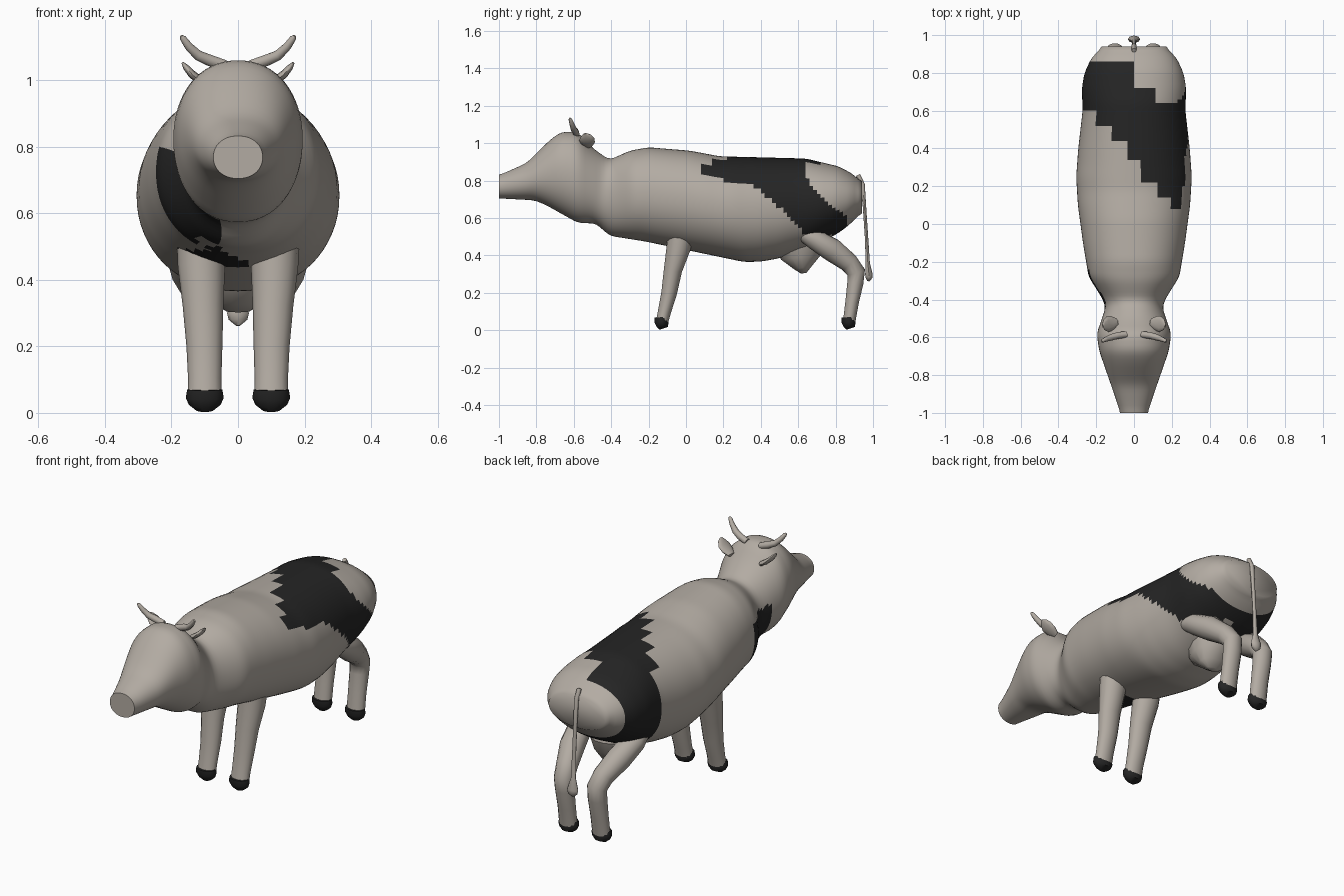
import bpy, bmesh, math
from mathutils import Vector

if "Cube" in bpy.data.objects:
    bpy.data.objects.remove(bpy.data.objects["Cube"])


def material(name, rgb):
    m = bpy.data.materials.new(name)
    m.diffuse_color = (*rgb, 1)
    m.use_nodes = True
    m.node_tree.nodes["Principled BSDF"].inputs["Base Color"].default_value = m.diffuse_color
    return m


HIDE = material("pale_hide", (0.45, 0.41, 0.365))
DARK = material("dark_patch", (0.018, 0.018, 0.018))


def lerp(table, t, col=1):
    """Piecewise linear lookup in rows sorted by their first value."""
    if t <= table[0][0]:
        return table[0][col]
    for a, b in zip(table, table[1:]):
        if t <= b[0]:
            return a[col] + (b[col] - a[col]) * (t - a[0]) / (b[0] - a[0])
    return table[-1][col]


def loft(name, rings, mats, angle=50, rule=None):
    """Skin a list of closed rings and cap both ends."""
    bm = bmesh.new()
    loops = [[bm.verts.new(p) for p in ring] for ring in rings]
    n = len(loops[0])
    for a, b in zip(loops, loops[1:]):
        for i in range(n):
            j = (i + 1) % n
            bm.faces.new((a[i], a[j], b[j], b[i]))
    bm.faces.new(loops[0])
    bm.faces.new(loops[-1])
    bmesh.ops.recalc_face_normals(bm, faces=bm.faces[:])
    if rule:
        for f in bm.faces:
            f.material_index = int(rule(f.calc_center_median()))
    me = bpy.data.meshes.new(name)
    bm.to_mesh(me)
    bm.free()
    ob = bpy.data.objects.new(name, me)
    bpy.context.collection.objects.link(ob)
    for m in mats:
        me.materials.append(m)
    bpy.ops.object.select_all(action='DESELECT')
    ob.select_set(True)
    bpy.context.view_layer.objects.active = ob
    bpy.ops.object.shade_smooth_by_angle(angle=math.radians(angle))
    return ob


def tube(name, path, mat, ref=(1, 0, 0), n=14, side=1):
    """Rows are x, y, z, radius along ref, radius across it."""
    pts = [Vector((p[0] * side, p[1], p[2])) for p in path]
    rings = []
    for k, p in enumerate(pts):
        t = (pts[min(k + 1, len(pts) - 1)] - pts[max(k - 1, 0)]).normalized()
        u = Vector(ref)
        u = (u - t * u.dot(t)).normalized()
        v = t.cross(u)
        ru, rv = path[k][3:]
        rings.append([p + u * ru * math.cos(a) + v * rv * math.sin(a)
                      for a in (math.tau * i / n for i in range(n))])
    return loft(name, rings, [mat])


# Torso and head profile: y, bottom, top, half width
TOP = [(-1, .83), (-.95, .85), (-.85, .895), (-.73, 1.015), (-.67, 1.06),
       (-.58, 1.06), (-.5, .975), (-.41, .91), (-.3, .96), (-.2, .978),
       (.02, .96), (.18, .93), (.64, .918), (.82, .875), (.9, .83), (.94, .79)]
BOTTOM = [(-1, .705), (-.81, .695), (-.75, .67), (-.58, .575), (-.48, .57),
          (-.41, .505), (-.22, .475), (.07, .415), (.31, .365), (.4, .367),
          (.5, .385), (.64, .43), (.8, .51), (.87, .56), (.94, .63)]
WIDTH = [(-1, .072), (-.9, .105), (-.8, .14), (-.67, .185), (-.58, .197),
         (-.5, .17), (-.44, .15), (-.39, .17), (-.28, .24), (-.1, .27),
         (.1, .297), (.25, .306), (.4, .295), (.6, .272), (.72, .276),
         (.8, .262), (.88, .225), (.94, .165)]

# Patch outlines: front edge by x on the back, both edges by z on the flank
BACK_FRONT = [(-.27, .62), (-.2, .56), (-.1, .46), (0, .34), (.1, .2), (.2, .09)]
FLANK_FRONT = [(.45, .75), (.52, .63), (.55, .6), (.61, .55), (.7, .45),
               (.77, .37), (.80, .22), (.82, .1), (.9, .08)]
FLANK_REAR = [(.5, .84), (.55, .855), (.6, .87), (.66, .78), (.75, .68), (.82, .64)]
CHEST_OUTER = [(.44, -.16), (.5, -.22), (.6, -.26), (.7, -.25), (.79, -.24)]
CHEST_INNER = [(.44, .02), (.455, .02), (.49, -.05), (.58, -.05), (.66, -.11), (.79, -.13)]


def is_dark(c):
    x, y, z = c
    # chest and neck patch on the left
    if -.5 < y < -.04 and z < .79:
        limit = -.24 if z > .49 else -.04
        if y < limit and lerp(CHEST_OUTER, z) < x < lerp(CHEST_INNER, z):
            return y < -.36 or x < -.12 or z < .5
    # saddle patch over the rump
    qx = round(x / .08) * .08
    if x > 0 and z <= .84:
        return z > .51 and lerp(FLANK_FRONT, z) < y < lerp(FLANK_REAR, z)
    rear = .87 if x < .01 else (.72 if x < .12 else .64)
    front = lerp(BACK_FRONT, qx) if z > .65 else .6
    return z > .44 and front < y < rear


def soft(table, y):
    return (lerp(table, y - .02) + lerp(table, y) + lerp(table, y + .02)) / 3


SEG = 64
rings = []
for k in range(98):
    y = -1 + .02 * k
    lo, hi, w = soft(BOTTOM, y), soft(TOP, y), soft(WIDTH, y)
    ring = []
    for i in range(SEG):
        a = math.tau * i / SEG
        c, s = math.cos(a), math.sin(a)
        ring.append((math.copysign(abs(c) ** .92, c) * w, y,
                     (lo + hi) / 2 + math.copysign(abs(s) ** .95, s) * (hi - lo) / 2))
    rings.append(ring)
loft("body_and_head", rings, [HIDE, DARK], 60, is_dark)

FRONT_LEG = [(.11, -.025, .54, .075, .075), (.11, -.04, .44, .071, .066),
             (.105, -.07, .32, .061, .05), (.101, -.09, .2, .054, .043),
             (.1, -.115, .1, .05, .036), (.1, -.127, .05, .051, .034)]
HIND_LEG = [(.165, .6, .53, .04, .035), (.16, .68, .49, .062, .055),
            (.14, .78, .43, .064, .064), (.11, .87, .362, .055, .053),
            (.1, .91, .31, .052, .05), (.099, .905, .25, .051, .044),
            (.099, .888, .15, .049, .037), (.1, .873, .05, .05, .034)]
HOOF = [(.1, -.133, .07, .053, .036), (.1, -.131, .045, .057, .038),
        (.1, -.125, .025, .048, .033), (.1, -.12, .01, .028, .024)]
HORN = [(.04, -.585, 1.045, .017, .017), (.085, -.59, 1.06, .018, .018),
        (.12, -.6, 1.075, .017, .016), (.148, -.61, 1.102, .013, .013),
        (.165, -.618, 1.126, .01, .01), (.171, -.622, 1.133, .005, .005)]
EAR = [(.09, -.52, .985, .02, .012), (.115, -.525, 1.0, .038, .013),
       (.14, -.53, 1.02, .042, .012), (.157, -.535, 1.04, .028, .009),
       (.166, -.54, 1.052, .008, .004)]

# Paired limbs, horns and ears
for side, tag in ((-1, "left"), (1, "right")):
    tube(f"front_leg_{tag}", FRONT_LEG, HIDE, side=side)
    tube(f"hind_leg_{tag}", HIND_LEG, HIDE, side=side)
    tube(f"front_hoof_{tag}", HOOF, DARK, side=side)
    tube(f"hind_hoof_{tag}", [(p[0], p[1] + 1, *p[2:]) for p in HOOF], DARK, side=side)
    tube(f"horn_{tag}", HORN, HIDE, ref=(0, 1, 0), n=10, side=side)
    tube(f"ear_{tag}", EAR, HIDE, ref=(0, 1, 0), n=12, side=side)

# Udder hanging as a blunt wedge
tube("udder", [(0, .61, .46, .12, .14), (0, .615, .39, .105, .11),
               (0, .625, .335, .075, .05), (0, .63, .305, .035, .015)], HIDE)

# Tail with a tuft
tube("tail", [(0, .92, .83, .012, .012), (0, .945, .78, .013, .011),
              (0, .955, .65, .011, .009), (0, .965, .5, .011, .009),
              (0, .972, .36, .014, .011), (0, .978, .3, .033, .02),
              (0, .978, .28, .028, .018), (0, .975, .262, .006, .006)], HIDE, n=8)
